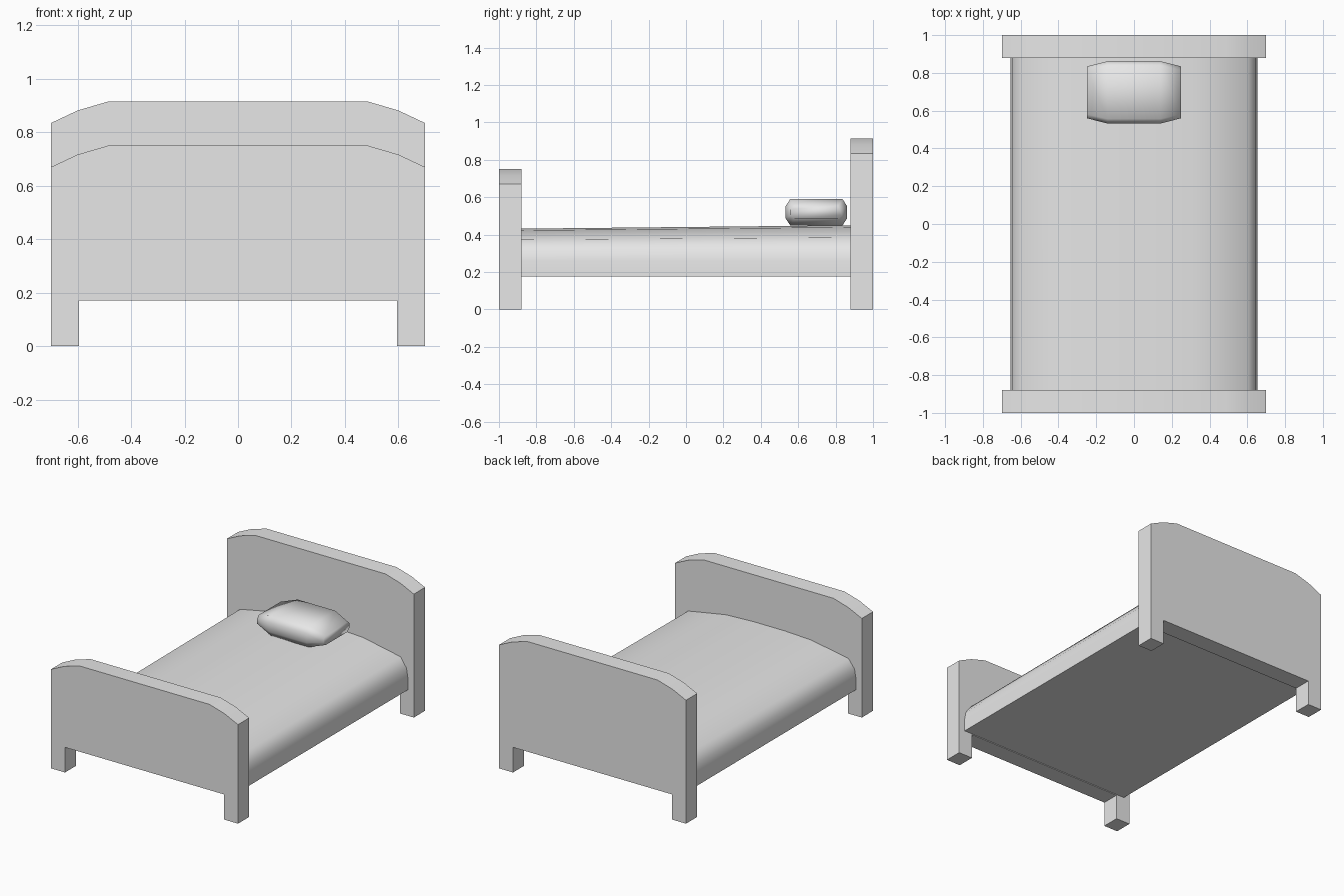
import bpy
import bmesh
import math

cube = bpy.data.objects.get("Cube")
if cube:
    bpy.data.objects.remove(cube, do_unlink=True)

grey = bpy.data.materials.new("plain_grey")
grey.use_nodes = True
colour = (0.8, 0.8, 0.8, 1)
grey.diffuse_color = colour
grey.node_tree.nodes["Principled BSDF"].inputs["Base Color"].default_value = colour


def loft(name, rings, angle):
    """Skin matching closed rings, cap both ends and smooth below the angle."""
    bm = bmesh.new()
    loops = [[bm.verts.new(p) for p in ring] for ring in rings]
    n = len(loops[0])
    for a, b in zip(loops, loops[1:]):
        for i in range(n):
            j = (i + 1) % n
            bm.faces.new((a[i], a[j], b[j], b[i]))
    bm.faces.new(loops[0])
    bm.faces.new(loops[-1])
    bmesh.ops.recalc_face_normals(bm, faces=bm.faces)
    mesh = bpy.data.meshes.new(name)
    bm.to_mesh(mesh)
    bm.free()
    mesh.materials.append(grey)
    obj = bpy.data.objects.new(name, mesh)
    bpy.context.collection.objects.link(obj)
    bpy.ops.object.select_all(action='DESELECT')
    obj.select_set(True)
    bpy.context.view_layer.objects.active = obj
    bpy.ops.object.shade_smooth_by_angle(angle=math.radians(angle))
    return obj


def mirrored(half):
    """Close a right-hand outline by mirroring it across x = 0."""
    return half + [(-x, z) for x, z in reversed(half)]


# Headboard and footboard: arched panels with a cut-out between the legs
def board(name, y0, y1, top):
    outline = mirrored([(0.595, 0.17), (0.595, 0), (0.7, 0), (0.7, top - 0.08),
                        (0.6, top - 0.033), (0.487, top)])
    loft(name, [[(x, y, z) for x, z in outline] for y in (y0, y1)], 35)


board("headboard", 0.88, 1, 0.915)
board("footboard", -1, -0.88, 0.75)

# Mattress: crowned section, slightly higher at the head
section = mirrored([(0.655, 0.175), (0.655, 0.26), (0.645, 0.32),
                    (0.6, 0.385), (0.32, 0.44), (0.12, 0.45)])
rings = []
for y, drop in ((-0.88, 0.018), (0.88, 0)):
    rings.append([(x, y, z - drop * max(0, (z - 0.26) / 0.19)) for x, z in section])
loft("mattress", rings, 60)

# Pillow: eight-sided section that narrows towards both ends
pillow_shape = [(1, 0.45), (0.85, 1), (-0.85, 1), (-1, 0.45),
                (-1, -0.45), (-0.85, -1), (0.85, -1), (1, -0.45)]
rings = []
for x, depth, height in ((-0.25, 0.137, 0.035), (-0.14, 0.165, 0.07),
                         (0.14, 0.165, 0.07), (0.25, 0.137, 0.035)):
    rings.append([(x, 0.697 + depth * u, 0.52 + height * v) for u, v in pillow_shape])
loft("pillow", rings, 75)
